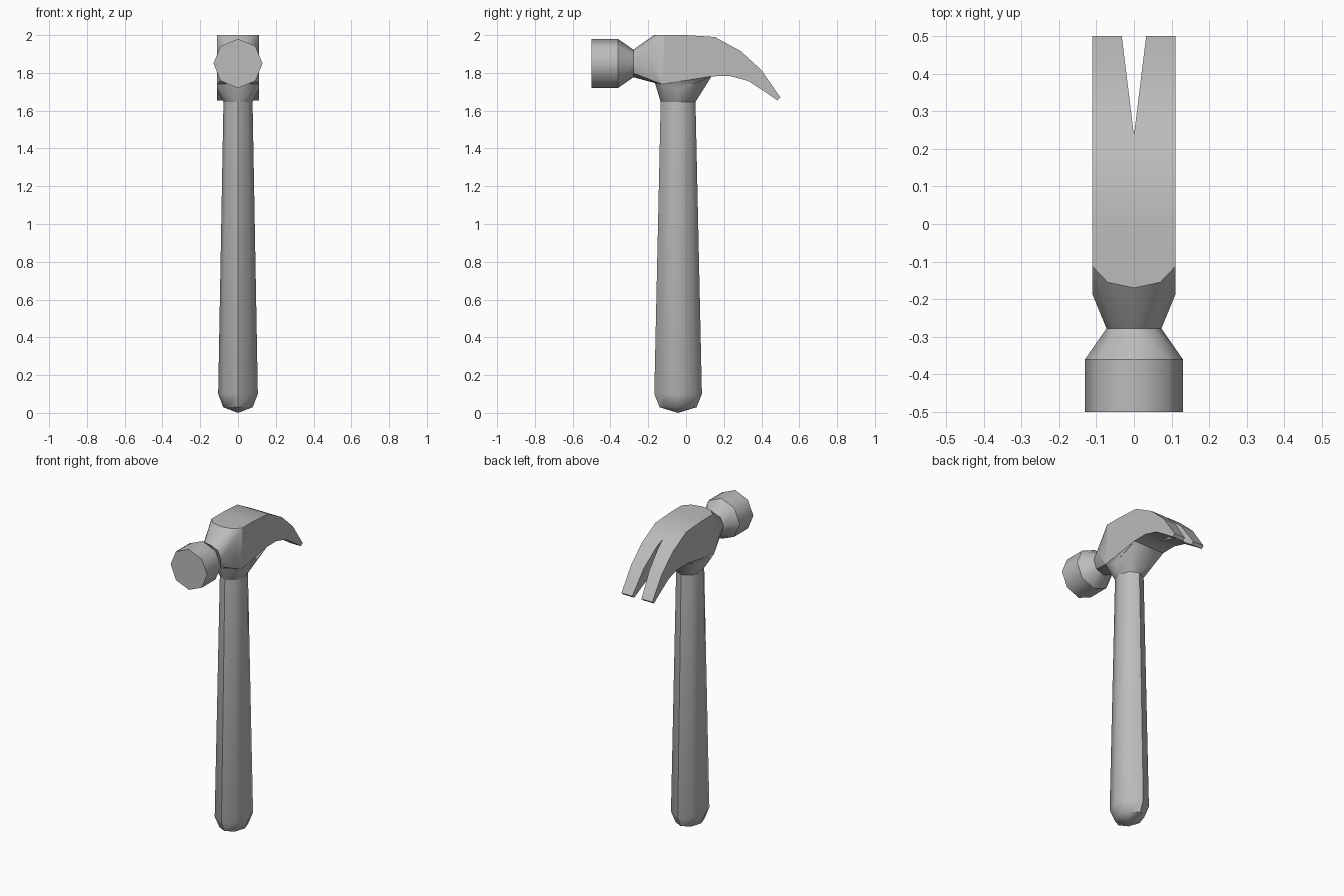
import bpy, bmesh, math
from mathutils import Vector

if "Cube" in bpy.data.objects:
    bpy.data.objects.remove(bpy.data.objects["Cube"])

grey = bpy.data.materials.new("mid grey")
grey.use_nodes = True
COLOUR = (0.5, 0.5, 0.5, 1)
grey.diffuse_color = COLOUR
grey.node_tree.nodes["Principled BSDF"].inputs["Base Color"].default_value = COLOUR

SIDES = 8
HALF = 0.11      # half thickness of the head
AXIS_Y = -0.042  # handle axis
AXIS_Z = 1.85    # striker axis


def finish(bm, name, angle=None):
    bmesh.ops.recalc_face_normals(bm, faces=bm.faces[:])
    mesh = bpy.data.meshes.new(name)
    bm.to_mesh(mesh)
    bm.free()
    mesh.materials.append(grey)
    obj = bpy.data.objects.new(name, mesh)
    bpy.context.collection.objects.link(obj)
    if angle:
        bpy.ops.object.select_all(action='DESELECT')
        obj.select_set(True)
        bpy.context.view_layer.objects.active = obj
        bpy.ops.object.shade_smooth_by_angle(angle=math.radians(angle))
    return obj


def ring(centre, u, v):
    turn = math.tau / SIDES
    return [Vector(centre) + Vector(u) * math.cos(i * turn) + Vector(v) * math.sin(i * turn)
            for i in range(SIDES)]


def loft(name, rings, angle):
    bm = bmesh.new()
    loops = [[bm.verts.new(p) for p in r] for r in rings]
    for a, b in zip(loops, loops[1:]):
        for i in range(SIDES):
            j = (i + 1) % SIDES
            bm.faces.new((a[i], a[j], b[j], b[i]))
    bm.faces.new(loops[0])
    bm.faces.new(loops[-1])
    bmesh.ops.remove_doubles(bm, verts=bm.verts[:], dist=0.0005)
    return finish(bm, name, angle)


def hull(name, points, angle):
    bm = bmesh.new()
    for p in points:
        bm.verts.new(p)
    bmesh.ops.remove_doubles(bm, verts=bm.verts[:], dist=0.0005)
    out = bmesh.ops.convex_hull(bm, input=bm.verts[:])
    loose = {g for g in out["geom_interior"] if isinstance(g, bmesh.types.BMVert)}
    bmesh.ops.delete(bm, geom=list(loose), context='VERTS')
    return finish(bm, name, angle)


def prism(name, points, offset, angle=None):
    bm = bmesh.new()
    face = bm.faces.new([bm.verts.new(p) for p in points])
    out = bmesh.ops.extrude_face_region(bm, geom=[face])
    moved = [g for g in out["geom"] if isinstance(g, bmesh.types.BMVert)]
    bmesh.ops.translate(bm, verts=moved, vec=offset)
    return finish(bm, name, angle)


def mirrored(points):
    return [(s * x, y, z) for x, y, z in points for s in (1, -1)]


# Handle: tapered octagon with a rounded butt
def handle_ring(z, rx, ry):
    return ring((0, AXIS_Y, z), (rx, 0, 0), (0, ry, 0))


collar_base = handle_ring(1.646, 0.077, 0.092)
loft("handle", [handle_ring(0, 0.0001, 0.0001), handle_ring(0.03, 0.078, 0.098),
                handle_ring(0.1, 0.105, 0.126), collar_base], 50)


# Striking face and the taper behind it
def head_ring(y, r):
    return ring((0, y, AXIS_Z), (r, 0, 0), (0, 0, r))


loft("striker", [head_ring(-0.5, 0.13), head_ring(-0.36, 0.13)], 50)
loft("striker_taper", [head_ring(-0.36, 0.13), head_ring(-0.278, 0.073)], 50)

# Flare from the neck out to the flat cheeks
throat = (0, -0.164, 1.746)
flare = [(0, -0.17, 2), (0.07, -0.155, 2), (HALF, -0.113, 2),
         (HALF, -0.188, 1.85), (HALF, -0.127, 1.74), throat]
hull("neck_flare", head_ring(-0.278, 0.073) + mirrored(flare), 25)

# Collar spreading from the handle into the head
collar = [(HALF, -0.127, 1.74), (HALF, AXIS_Y, 1.71), (HALF, 0.135, 1.782), throat]
hull("collar", collar_base + mirrored(collar), 40)

# Cheeks and curved claw, one side profile across the full thickness
profile = [(-0.113, 2), (0, 2), (0.153, 1.99), (0.29, 1.915), (0.4, 1.815),
           (0.5, 1.67), (0.483, 1.655), (0.418, 1.7), (0.33, 1.757),
           (0.233, 1.783), (0.135, 1.782), (0.08, 1.757), (AXIS_Y, 1.71),
           (-0.127, 1.74), (-0.188, 1.85)]
claw = prism("claw", [(-HALF, y, z) for y, z in profile], (2 * HALF, 0, 0))

# Nail slot cut into the claw
slot = prism("slot_cutter", [(0, 0.235, 1.5), (0.036, 0.53, 1.5), (-0.036, 0.53, 1.5)],
             (0, 0, 0.6))
slot.hide_render = True
cut = claw.modifiers.new("slot", 'BOOLEAN')
cut.operation = 'DIFFERENCE'
cut.solver = 'EXACT'
cut.object = slot
bpy.ops.object.select_all(action='DESELECT')
claw.select_set(True)
bpy.context.view_layer.objects.active = claw
bpy.ops.object.modifier_apply(modifier=cut.name)
bpy.data.objects.remove(slot)
bpy.ops.object.shade_smooth_by_angle(angle=math.radians(35))
